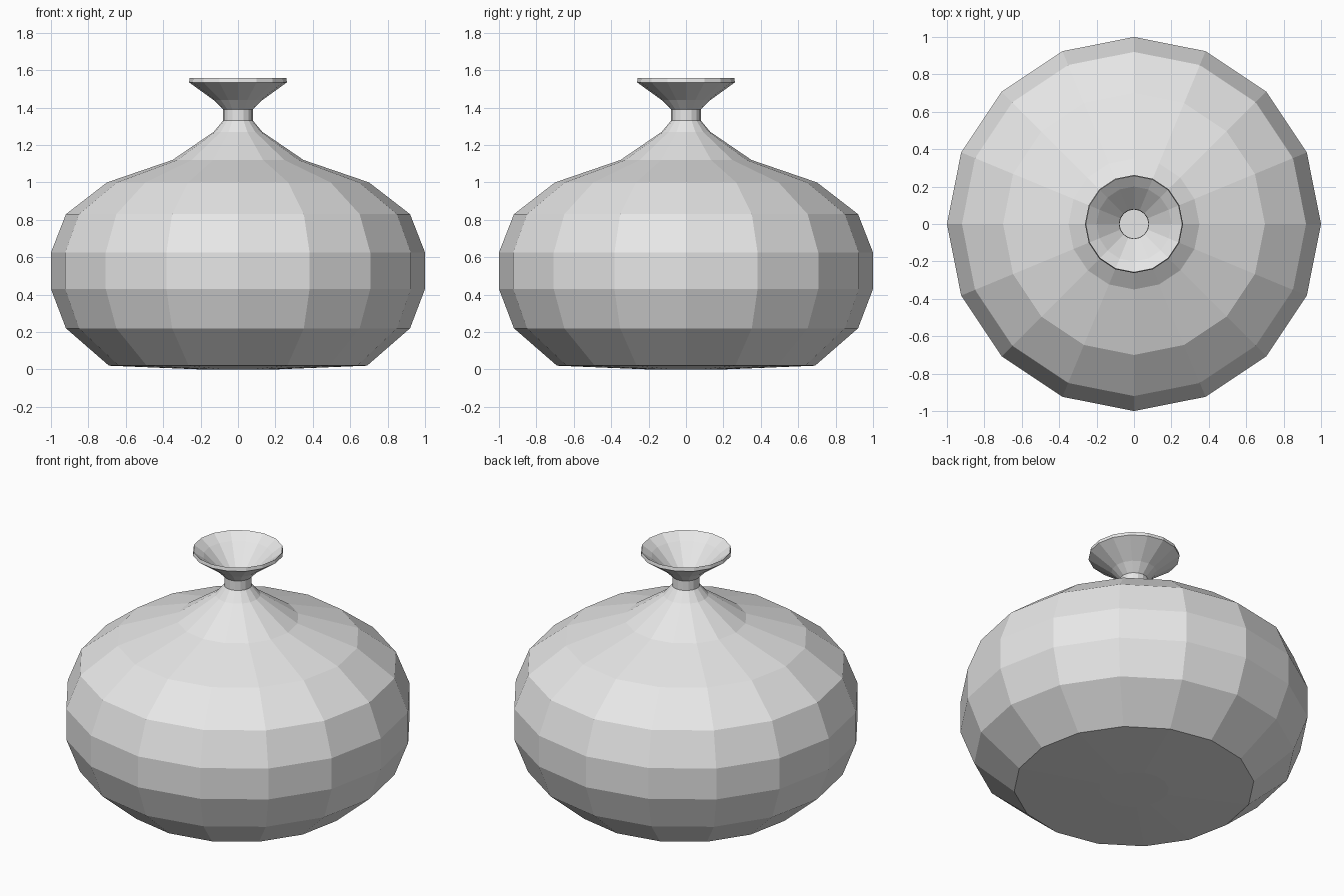
import bpy
import bmesh
from math import tau
from mathutils import Vector

cube = bpy.data.objects.get("Cube")
if cube:
    bpy.data.objects.remove(cube, do_unlink=True)

SIDES = 16

clay = bpy.data.materials.new("pale_grey_clay")
clay.use_nodes = True
color = (0.8, 0.8, 0.8, 1.0)
clay.diffuse_color = color
clay.node_tree.nodes["Principled BSDF"].inputs["Base Color"].default_value = color


def lathe(name, profile):
    """Revolve a (radius, height) profile around z into a faceted object."""
    bm = bmesh.new()
    verts = [bm.verts.new((r, 0, z)) for r, z in profile]
    edges = [bm.edges.new(pair) for pair in zip(verts, verts[1:])]
    bmesh.ops.spin(bm, geom=verts + edges, cent=Vector(), axis=Vector((0, 0, 1)),
                   angle=tau, steps=SIDES, use_duplicate=False)
    bmesh.ops.remove_doubles(bm, verts=bm.verts, dist=0.0005)
    bmesh.ops.recalc_face_normals(bm, faces=bm.faces)
    mesh = bpy.data.meshes.new(name)
    bm.to_mesh(mesh)
    bm.free()
    mesh.materials.append(clay)
    obj = bpy.data.objects.new(name, mesh)
    bpy.context.collection.objects.link(obj)
    return obj


# One continuous wall: shallow base, round belly, sloping shoulder,
# narrow neck, flared lip, then down the inside of the mouth
base = [(0, 0), (0.2, 0), (0.69, 0.02)]
belly = [(0.92, 0.22), (1, 0.43), (1, 0.625), (0.92, 0.83)]
shoulder = [(0.7, 1.0), (0.35, 1.12), (0.13, 1.27)]
neck = [(0.08, 1.33), (0.08, 1.39)]
lip = [(0.13, 1.44), (0.262, 1.535), (0.258, 1.557)]
mouth = [(0.2, 1.515), (0.079, 1.4), (0.077, 1.33)]
lathe("vase", base + belly + shoulder + neck + lip + mouth)
